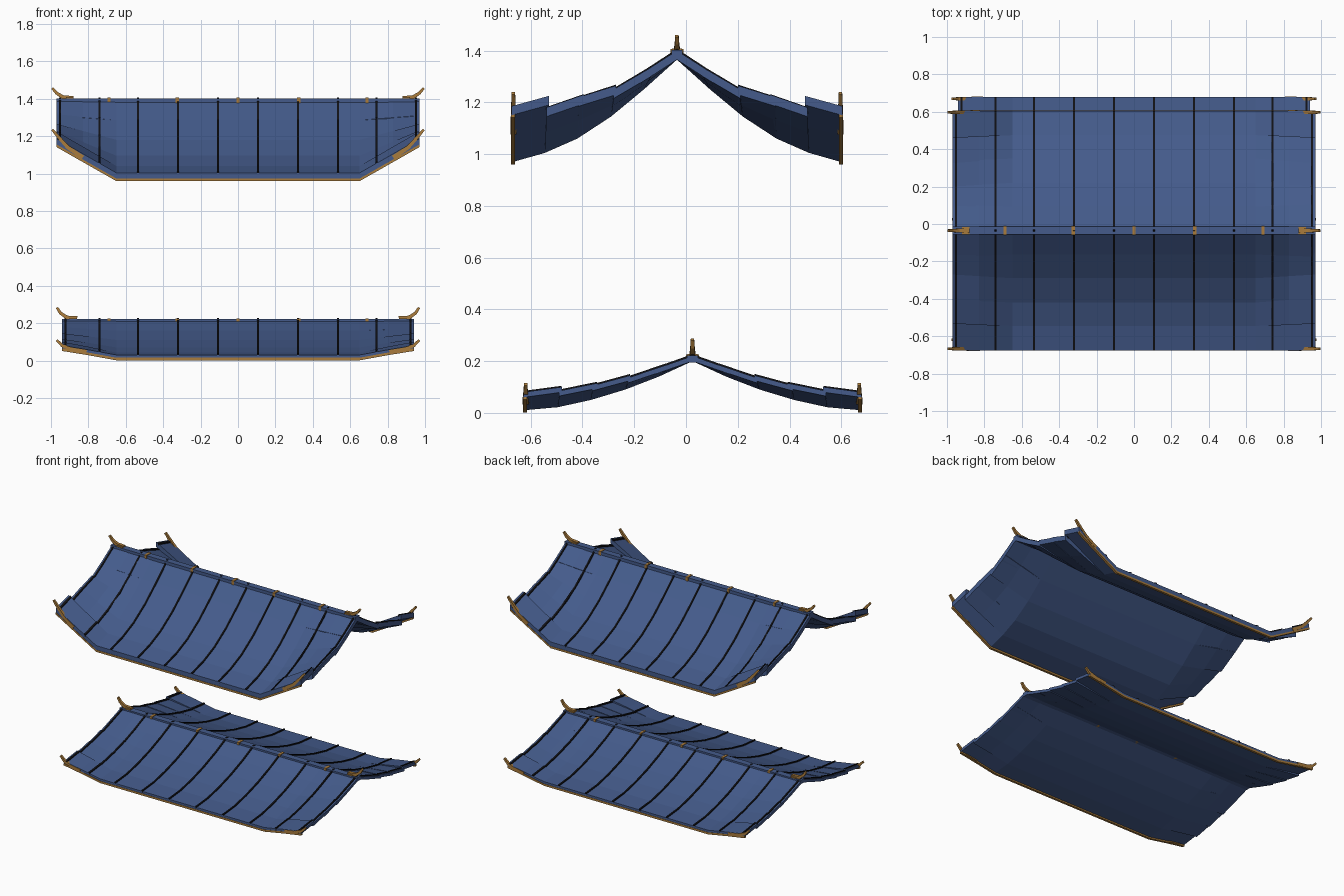
import bpy, bmesh

cube = bpy.data.objects.get("Cube")
if cube:
    bpy.data.objects.remove(cube, do_unlink=True)


def material(name, color):
    m = bpy.data.materials.new(name)
    m.use_nodes = True
    m.diffuse_color = (*color, 1)
    bsdf = m.node_tree.nodes["Principled BSDF"]
    bsdf.inputs["Base Color"].default_value = (*color, 1)
    bsdf.inputs["Roughness"].default_value = 0.8
    return m


BLUE = material("slate blue", (0.058, 0.105, 0.26))
DARK = material("seam black", (0.006, 0.006, 0.008))
GOLD = material("old gold", (0.40, 0.20, 0.045))


def loft(bm, sections):
    """Closed solid swept through four-point sections."""
    rings = [[bm.verts.new(p) for p in sec] for sec in sections]
    for a, b in zip(rings, rings[1:]):
        for i in range(4):
            j = (i + 1) % 4
            bm.faces.new((a[i], a[j], b[j], b[i]))
    bm.faces.new(rings[0])
    bm.faces.new(rings[-1])


def finish(bm, name, mat):
    bmesh.ops.recalc_face_normals(bm, faces=bm.faces[:])
    mesh = bpy.data.meshes.new(name)
    bm.to_mesh(mesh)
    bm.free()
    mesh.materials.append(mat)
    bpy.context.collection.objects.link(bpy.data.objects.new(name, mesh))


def box_section(x, y, z, wy, wz):
    return [(x, y - wy, z - wz), (x, y + wy, z - wz),
            (x, y + wy, z + wz), (x, y - wy, z + wz)]


def horn(bm, path, y, sx, size):
    """Tapering upturned finial with a square section."""
    secs = []
    for i, (x, z) in enumerate(path):
        a, b = path[max(i - 1, 0)], path[min(i + 1, len(path) - 1)]
        dx, dz = b[0] - a[0], b[1] - a[1]
        n = (dx * dx + dz * dz) ** 0.5
        r = size * (1 - 0.45 * i / (len(path) - 1))
        ox, oz = -dz / n * r, dx / n * r
        secs.append([(sx * (x - ox), y - r, z - oz), (sx * (x - ox), y + r, z - oz),
                     (sx * (x + ox), y + r, z + oz), (sx * (x + ox), y - r, z + oz)])
    loft(bm, secs)


# Plan positions of the five tile rows, measured from the ridge
EDGES = [0, 0.128, 0.255, 0.385, 0.51, 0.64]
END_IN = [0, 0.10, 0.235, 0.36, 0.495]
END_OUT = [0.14, 0.245, 0.38, 0.505, 0.64]


def build_roof(label, cy, width, thick, stretch, base, end_in, end_out,
               eave_path, ridge_path):
    flat, mid = 0.65, width * 0.855

    def lift(x):
        x = abs(x)
        if x <= flat:
            return 0
        if x <= mid:
            return 0.56 * (x - flat) / (mid - flat)
        return 0.56 + 0.44 * (x - mid) / (width - mid)

    def edges(x, row):
        """Inner and outer (offset, top height) of a row at x."""
        f = lift(x)
        def mix(a, b):
            return a + (b - a) * f
        return ((mix(EDGES[row], END_IN[row]) * stretch,
                 mix(base[row] + thick, end_in[row])),
                (mix(EDGES[row + 1], END_OUT[row]) * stretch,
                 mix(base[row + 1] + thick, end_out[row])))

    stations = [-width, -mid, -flat, flat, mid, width]
    seams = [s * x for s in (-1, 1) for x in (0.107, 0.32, 0.535, 0.74, width - 0.018)]
    tiles, ribs, trim, horns = (bmesh.new() for _ in range(4))
    for side in (-1, 1):
        for row in range(5):
            # Curved tile row whose ends flare upward
            secs = []
            for x in stations:
                (yi, zi), (yo, zo) = edges(x, row)
                yi, yo = cy + side * yi, cy + side * yo
                secs.append([(x, yi, zi - thick), (x, yo, zo - thick),
                             (x, yo, zo), (x, yi, zi)])
            loft(tiles, secs)
            # Thin seam ribs following the tile surface
            for x in seams:
                secs = []
                for px in (x - 0.0055, x + 0.0055):
                    (yi, zi), (yo, zo) = edges(px, row)
                    yi, yo = cy + side * yi, cy + side * yo
                    secs.append([(px, yi, zi - 0.01), (px, yo, zo - 0.01),
                                 (px, yo, zo + 0.007), (px, yi, zi + 0.007)])
                loft(ribs, secs)
        # Gilded strip below the eave
        secs = []
        for x in stations:
            yo, zo = edges(x, 4)[1]
            secs.append(box_section(x, cy + side * (yo - 0.006), zo - thick - 0.002, 0.008, 0.007))
        loft(trim, secs)
        for sx in (-1, 1):
            horn(horns, eave_path, cy + side * (0.632 * stretch), sx, 0.012)
    finish(tiles, label + "_roof_tiles", BLUE)
    finish(ribs, label + "_seam_ribs", DARK)
    finish(trim, label + "_eave_trim", GOLD)

    # Ridge cap with bands and end finials
    top = base[0] + thick
    cap, bands = bmesh.new(), bmesh.new()
    loft(cap, [box_section(x, cy, top - 0.012, 0.022, 0.014) for x in (-width, width)])
    finish(cap, label + "_ridge_cap", BLUE)
    for x in (-0.69, -0.325, 0, 0.325, 0.69):
        loft(bands, [box_section(px, cy, top - 0.01, 0.025, 0.016)
                     for px in (x - 0.009, x + 0.009)])
    finish(bands, label + "_ridge_bands", GOLD)
    for sx in (-1, 1):
        horn(horns, ridge_path, cy, sx, 0.012)
        x0 = ridge_path[0][0]
        loft(horns, [box_section(sx * px, cy, top - 0.006, 0.02, 0.014)
                     for px in (x0, x0 + 0.04)])
    finish(horns, label + "_finials", GOLD)


build_roof("upper", -0.035, 0.97, 0.035, 1.0,
           [1.365, 1.25, 1.145, 1.06, 1.005, 0.968],
           [1.40, 1.335, 1.265, 1.23, 1.225],
           [1.31, 1.25, 1.22, 1.18, 1.185],
           [(0.83, 1.085), (0.91, 1.14), (0.96, 1.195), (0.993, 1.235)],
           [(0.88, 1.402), (0.935, 1.408), (0.97, 1.43), (0.993, 1.457)])

build_roof("lower", 0.025, 0.94, 0.02, 1.02,
           [0.20, 0.14, 0.09, 0.05, 0.022, 0.01],
           [0.22, 0.185, 0.145, 0.115, 0.10],
           [0.17, 0.135, 0.105, 0.085, 0.08],
           [(0.81, 0.045), (0.89, 0.06), (0.94, 0.08), (0.97, 0.11)],
           [(0.86, 0.225), (0.915, 0.23), (0.95, 0.255), (0.968, 0.283)])
